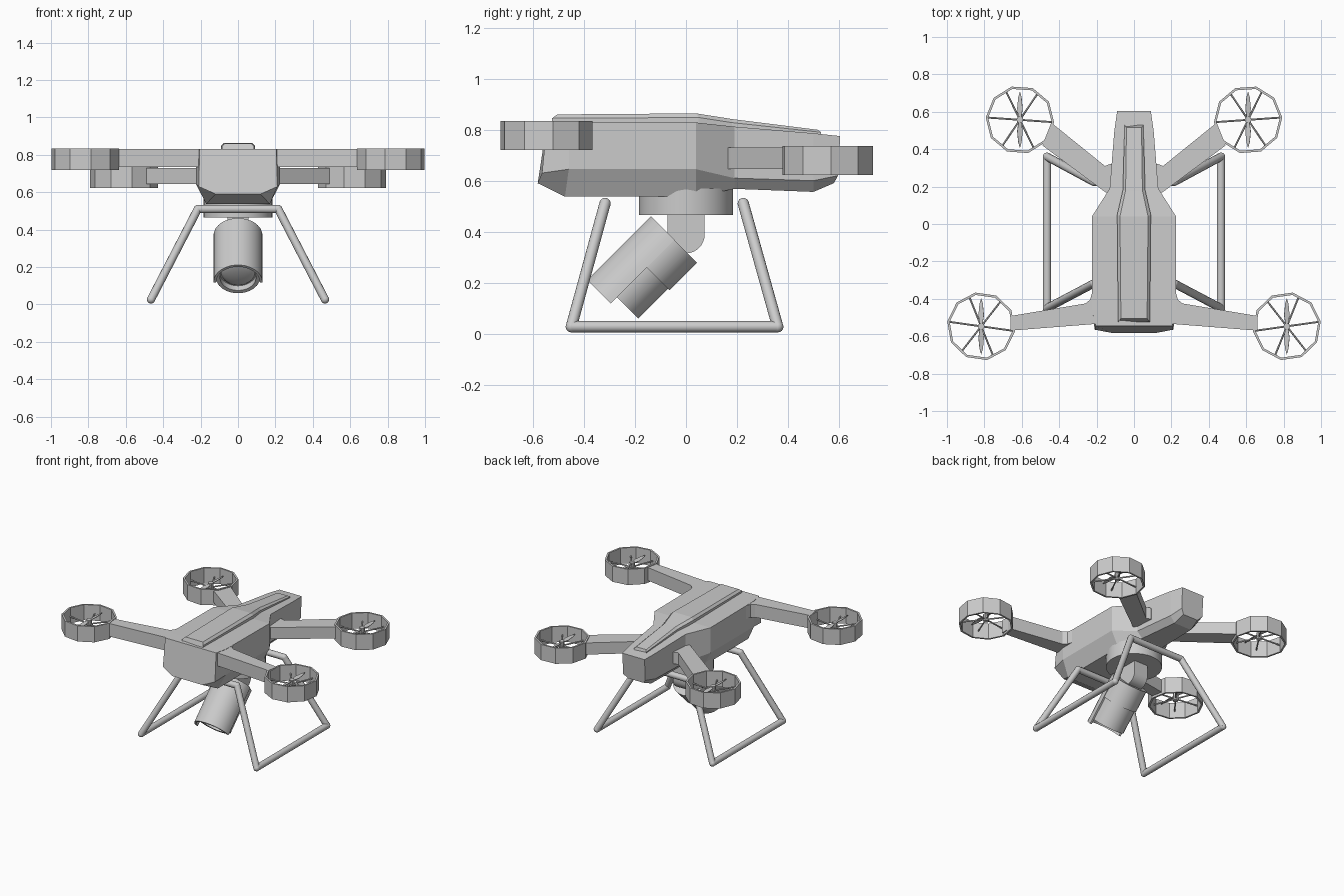
import bpy, bmesh
from math import sin, cos, pi, radians
from mathutils import Matrix, Vector

if "Cube" in bpy.data.objects:
    bpy.data.objects.remove(bpy.data.objects["Cube"])


def finish(name, bm):
    bmesh.ops.recalc_face_normals(bm, faces=bm.faces)
    mesh = bpy.data.meshes.new(name)
    bm.to_mesh(mesh)
    bm.free()
    ob = bpy.data.objects.new(name, mesh)
    bpy.context.collection.objects.link(ob)
    return ob


def circle(r, n, turn=0.0, arc=2 * pi):
    steps = n if arc == 2 * pi else n - 1
    return [(r * cos(turn + arc * i / steps), r * sin(turn + arc * i / steps)) for i in range(n)]


def prism(bm, outline, z0, z1, mat=Matrix()):
    """Solid with an xy outline, from z0 to z1."""
    rows = [[bm.verts.new(mat @ Vector((x, y, z))) for x, y in outline] for z in (z0, z1)]
    n = len(outline)
    for row in rows:
        bm.faces.new(row)
    for i in range(n):
        j = (i + 1) % n
        bm.faces.new((rows[0][i], rows[0][j], rows[1][j], rows[1][i]))


def tube(bm, ro, ri, n, z0, z1, turn=0.0, mat=Matrix()):
    """Hollow ring."""
    loops = [[bm.verts.new(mat @ Vector((x, y, z))) for x, y in circle(r, n, turn)]
             for r, z in ((ro, z0), (ro, z1), (ri, z1), (ri, z0))]
    for k in range(4):
        a, b = loops[k], loops[(k + 1) % 4]
        for i in range(n):
            j = (i + 1) % n
            bm.faces.new((a[i], a[j], b[j], b[i]))


def loft(name, sections):
    """Skin mirrored half sections (x, y, z) from front to back."""
    bm = bmesh.new()
    rows = []
    for half in sections:
        full = list(half) + [(-x, y, z) for x, y, z in reversed(half)]
        rows.append([bm.verts.new(p) for p in full])
    for a, b in zip(rows, rows[1:]):
        for i in range(len(a)):
            j = (i + 1) % len(a)
            bm.faces.new((a[i], a[j], b[j], b[i]))
    bm.faces.new(rows[0])
    bm.faces.new(rows[-1])
    return finish(name, bm)


def rod(bm, a, b, r, n=12):
    a, b = Vector(a), Vector(b)
    rot = (b - a).to_track_quat('Z', 'Y').to_matrix().to_4x4()
    prism(bm, circle(r, n), 0, (b - a).length, Matrix.Translation(a) @ rot)


# Faceted hull with tail boom
loft("body", [
    [(.205, -.545, .832), (.21, -.565, .63), (.12, -.582, .59)],
    [(.225, -.46, .832), (.225, -.46, .645), (.17, -.475, .537)],
    [(.225, .04, .828), (.225, .04, .645), (.17, .04, .537)],
    [(.13, .19, .812), (.13, .19, .61), (.09, .19, .568)],
    [(.105, .5, .786), (.105, .5, .60), (.07, .5, .556)],
    [(.09, .605, .775), (.088, .597, .62), (.06, .58, .59)],
])

# Raised spine along the roof
loft("roof_spine", [
    [(.07, -.505, .86), (.085, -.525, .845), (.085, -.525, .80)],
    [(.075, .04, .864), (.09, .05, .848), (.09, .05, .80)],
    [(.045, .18, .842), (.06, .18, .828), (.06, .18, .78)],
    [(.04, .515, .80), (.05, .53, .79), (.05, .53, .75)],
])

# Arms and ducted rotors, mirrored left and right
front_arm = [(.15, -.53), (.66, -.57), (.66, -.492), (.26, -.425), (.235, -.405), (.222, -.36), (.15, -.36)]
rear_arm = [(.08, .12), (.16, .175), (.49, .42), (.44, .54), (.155, .31), (.13, .32), (.08, .32)]
arms = [("front", front_arm, .735, .83, (.817, -.547), .72, radians(8)),
        ("rear", rear_arm, .645, .73, (.61, .557), .622, radians(4))]
for side, s in (("right", 1), ("left", -1)):
    for end, outline, z0, z1, (cx, cy), zr, turn in arms:
        bm = bmesh.new()
        prism(bm, [(s * x, y) for x, y in outline], z0, z1)
        finish(f"{end}_{side}_arm", bm)

        flip = Matrix.Diagonal((s, 1, 1, 1))
        place = flip @ Matrix.Translation((cx, cy, zr))
        bm = bmesh.new()
        tube(bm, .183, .170, 10, 0, .114, turn, place)
        finish(f"{end}_{side}_duct", bm)

        bm = bmesh.new()
        for i in range(6):
            a = turn + i * pi / 3
            rod(bm, place @ Vector((0, 0, .05)),
                place @ Vector((.172 * cos(a), .172 * sin(a), .05)), .005, 6)
        prism(bm, circle(.018, 10), .035, .085, place)
        finish(f"{end}_{side}_motor_mount", bm)

        # Two-bladed propeller
        bm = bmesh.new()
        for k in (1, -1):
            pitch = Matrix.Translation((0, 0, .075)) @ Matrix.Rotation(k * radians(15), 4, 'Y')
            prism(bm, [(-.006, 0), (-.015, k * .06), (-.009, k * .12), (0, k * .15),
                       (.009, k * .12), (.015, k * .06), (.006, 0)], -.002, .002, place @ pitch)
        finish(f"{end}_{side}_propeller", bm)

# Landing gear: one continuous bent tube
path = [(-.465, -.45, .027), (-.215, -.318, .51), (.215, -.318, .51), (.465, -.45, .027),
        (.465, .36, .027), (.215, .225, .51), (-.215, .225, .51), (-.465, .36, .027)]
bm = bmesh.new()
for i, p in enumerate(path):
    rod(bm, p, path[(i + 1) % len(path)], .022)
    bmesh.ops.create_uvsphere(bm, u_segments=12, v_segments=8, radius=.0225,
                              matrix=Matrix.Translation(p))
finish("landing_gear", bm)

# Gimbal turntable and camera yoke
bm = bmesh.new()
prism(bm, circle(.185, 32), .465, .57)
finish("gimbal_disc", bm)
bm = bmesh.new()
across = Matrix(((0, 0, 1, 0), (1, 0, 0, 0), (0, 1, 0, .388), (0, 0, 0, 1)))
prism(bm, circle(.073, 17, pi, pi) + [(.073, .09), (-.073, .09)], -.055, .055, across)
finish("gimbal_yoke", bm)

# Camera barrel pointing forward and down
aim = Matrix.Translation((0, -.048, .366)) @ Matrix.Rotation(radians(-45), 4, 'X')
bm = bmesh.new()
prism(bm, circle(.118, 24), -.28, 0, aim)
tube(bm, .118, .097, 24, -.315, -.28, 0, aim)
finish("camera_barrel", bm)
bm = bmesh.new()
prism(bm, circle(.127, 24), -.15, .002, aim)
finish("camera_rear_housing", bm)
bm = bmesh.new()
bmesh.ops.create_uvsphere(bm, u_segments=20, v_segments=10, radius=1,
                          matrix=aim @ Matrix.Translation((0, 0, -.28)) @ Matrix.Diagonal((.09, .09, .02, 1)))
finish("camera_lens", bm)
# Sunshade over the upper half
bm = bmesh.new()
prism(bm, circle(.131, 16, pi, pi) + circle(.117, 16, 0, -pi), -.35, .004, aim)
finish("camera_sunshade", bm)

# Smooth the round parts only
bpy.ops.object.select_all(action='DESELECT')
for ob in bpy.data.objects:
    if ob.name.startswith(("landing", "gimbal", "camera")):
        ob.select_set(True)
        bpy.context.view_layer.objects.active = ob
bpy.ops.object.shade_smooth_by_angle(angle=radians(35))
